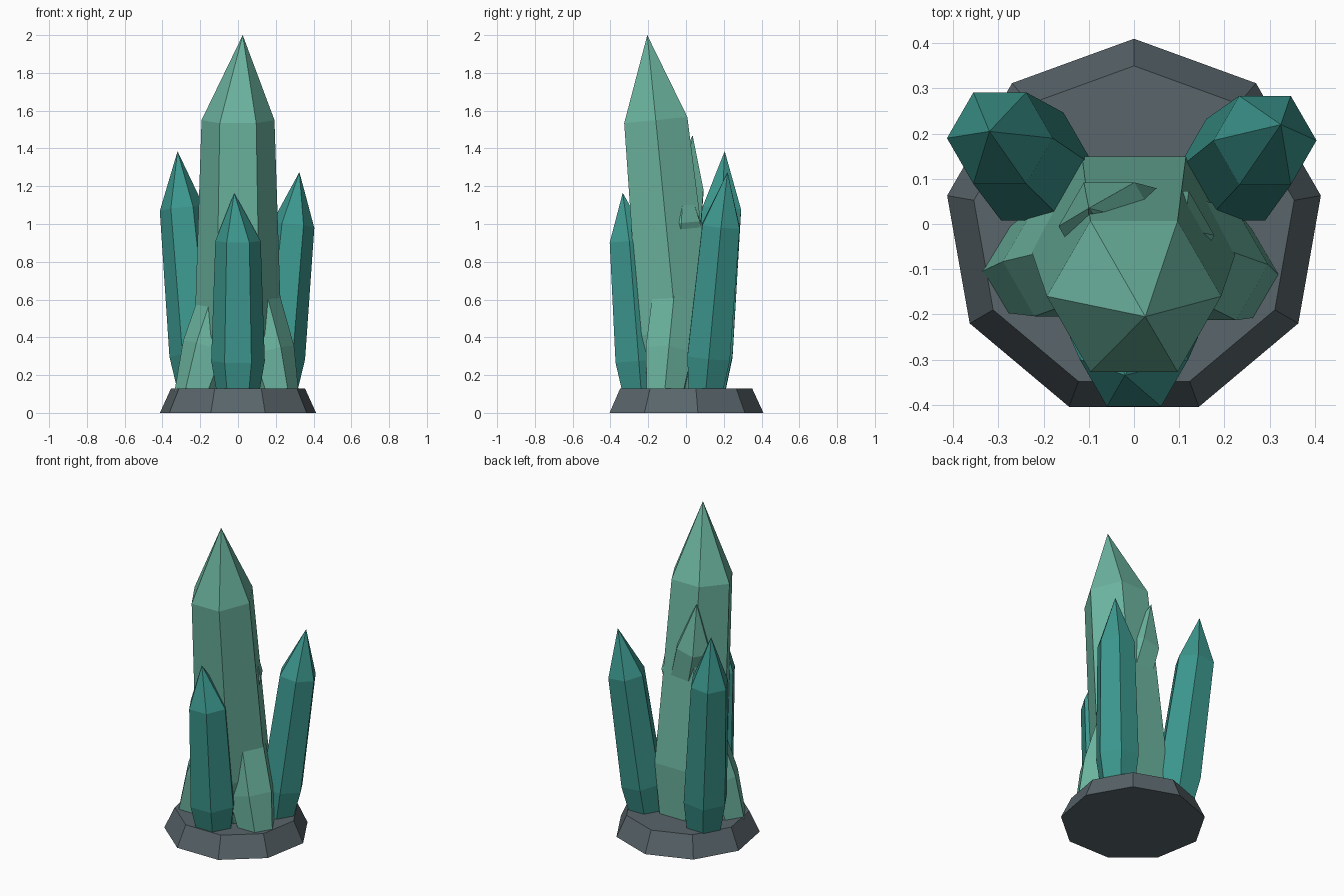
import bpy, bmesh, math
from mathutils import Vector

if "Cube" in bpy.data.objects:
    bpy.data.objects.remove(bpy.data.objects["Cube"])


def material(name, rgb):
    m = bpy.data.materials.new(name)
    m.diffuse_color = (*rgb, 1)
    m.use_nodes = True
    m.node_tree.nodes["Principled BSDF"].inputs["Base Color"].default_value = m.diffuse_color
    return m


LIGHT = material("pale_green", (0.15, 0.46, 0.35))
TEAL = material("teal", (0.045, 0.31, 0.27))
STONE = material("slate", (0.10, 0.13, 0.145))


def finish(name, bm, mat):
    bmesh.ops.recalc_face_normals(bm, faces=bm.faces)
    me = bpy.data.meshes.new(name)
    bm.to_mesh(me)
    bm.free()
    me.materials.append(mat)
    ob = bpy.data.objects.new(name, me)
    bpy.context.collection.objects.link(ob)


def bridge(bm, a, b):
    n = len(a)
    for i in range(n):
        bm.faces.new((a[i], a[(i + 1) % n], b[(i + 1) % n], b[i]))


def crystal(name, low, low_r, shoulder, top_r, tip, mat):
    """Leaning six-sided crystal: narrow foot, wide waist, shoulder, point."""
    low, shoulder = Vector(low), Vector(shoulder)
    axis = shoulder - low
    slope = axis / axis.z
    foot = low + slope * (0.08 - low.z)
    bm = bmesh.new()

    def ring(c, r):
        verts = []
        for i in range(6):
            a = i * math.pi / 3
            x, y = r * math.cos(a), r * math.sin(a)
            # each ring is square to the leaning axis
            verts.append(bm.verts.new(c + Vector((x, y, -x * slope.x - y * slope.y))))
        return verts

    rings = [ring(foot, low_r * 0.76), ring(low, low_r), ring(shoulder, top_r)]
    bridge(bm, rings[0], rings[1])
    bridge(bm, rings[1], rings[2])
    bm.faces.new(rings[0][::-1])
    point = bm.verts.new(tip)
    for i in range(6):
        bm.faces.new((rings[2][i], rings[2][(i + 1) % 6], point))
    finish(name, bm, mat)


# Nine-sided stone base
bm = bmesh.new()
rings = []
for r, z in ((0.42, 0), (0.36, 0.13)):
    rings.append([bm.verts.new((r * math.sin(i * math.tau / 9),
                                r * math.cos(i * math.tau / 9) - 0.01, z))
                  for i in range(9)])
bridge(bm, *rings)
bm.faces.new(rings[0])
bm.faces.new(rings[1])
finish("stone_base", bm, STONE)

# Pale crystals: the tall one and two that lean through it
crystal("main_crystal", (0, -0.05, 0.43), 0.23, (0, -0.16, 1.55), 0.193,
        (0.025, -0.205, 2.0), LIGHT)
crystal("right_leaning_crystal", (0.155, -0.09, 0.32), 0.142, (-0.055, -0.005, 1.18), 0.112,
        (-0.10, 0.035, 1.47), LIGHT)
crystal("left_leaning_crystal", (-0.15, -0.083, 0.34), 0.14, (0.065, -0.025, 1.04), 0.113,
        (0.11, -0.01, 1.26), LIGHT)

# Teal outer crystals
crystal("front_crystal", (0, -0.25, 0.275), 0.142, (0, -0.30, 0.91), 0.12,
        (-0.02, -0.335, 1.165), TEAL)
crystal("back_left_crystal", (-0.225, 0.127, 0.31), 0.138, (-0.297, 0.19, 1.08), 0.117,
        (-0.32, 0.205, 1.385), TEAL)
crystal("back_right_crystal", (0.225, 0.12, 0.295), 0.13, (0.29, 0.185, 0.99), 0.114,
        (0.325, 0.22, 1.275), TEAL)
